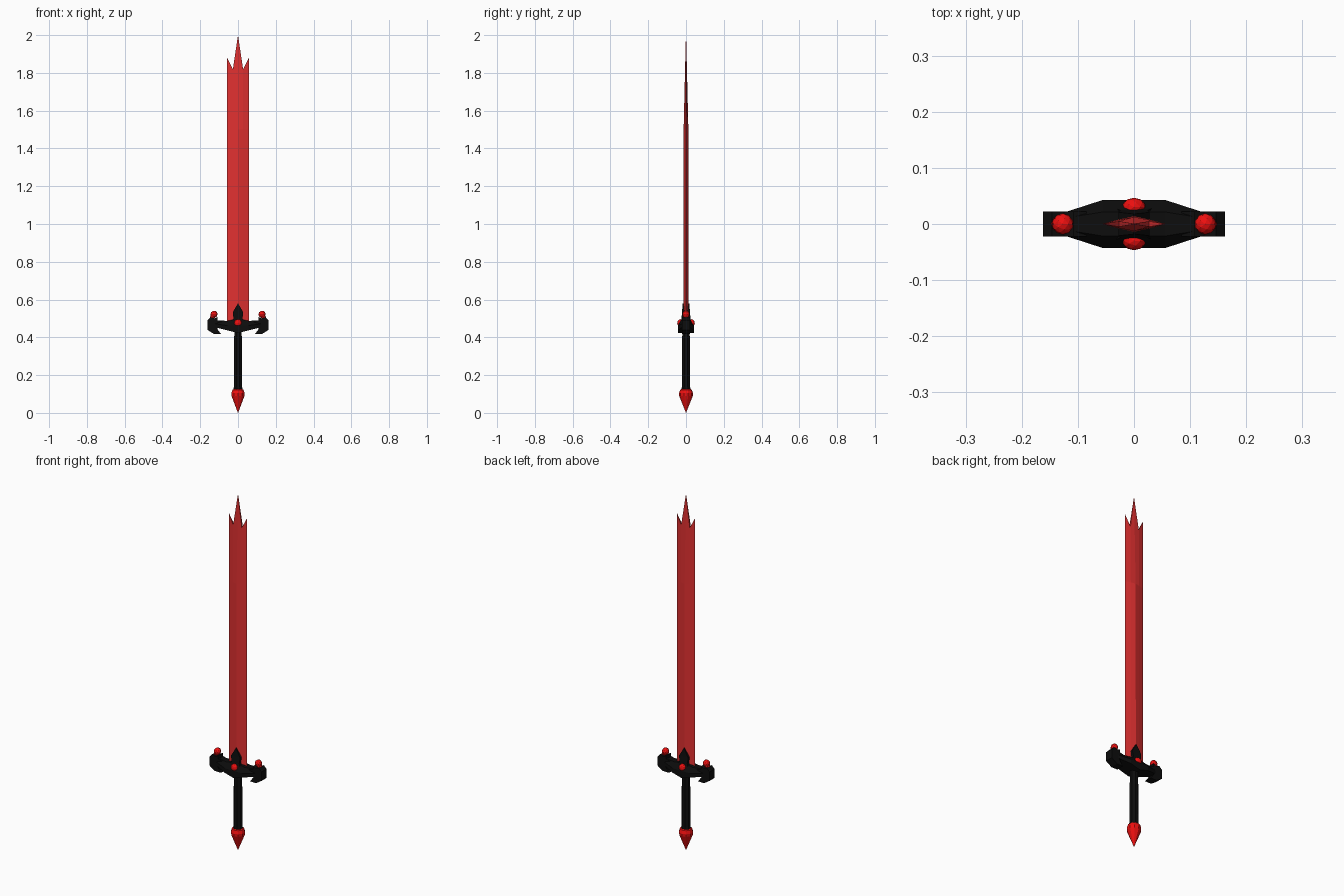
import bpy, bmesh, math
from mathutils import Matrix

if "Cube" in bpy.data.objects:
    bpy.data.objects.remove(bpy.data.objects["Cube"])


def material(name, color):
    m = bpy.data.materials.new(name)
    m.diffuse_color = color
    m.use_nodes = True
    m.node_tree.nodes["Principled BSDF"].inputs["Base Color"].default_value = m.diffuse_color
    return m


BLACK = material("black", (0.004, 0.004, 0.004, 1))
RED = material("red", (0.85, 0.005, 0.005, 1))
GLASS = material("blade_red", (0.75, 0.03, 0.03, 0.6))


def finish(bm, name, mat):
    bmesh.ops.remove_doubles(bm, verts=bm.verts[:], dist=1e-5)
    bmesh.ops.recalc_face_normals(bm, faces=bm.faces[:])
    me = bpy.data.meshes.new(name)
    bm.to_mesh(me)
    bm.free()
    me.materials.append(mat)
    ob = bpy.data.objects.new(name, me)
    bpy.context.collection.objects.link(ob)
    return ob


def loft(name, rings, mat):
    """Skin a list of equal-length vertex rings and cap both ends."""
    bm = bmesh.new()
    rows = [[bm.verts.new(p) for p in r] for r in rings]
    n = len(rows[0])
    for a, b in zip(rows, rows[1:]):
        for i in range(n):
            j = (i + 1) % n
            bm.faces.new((a[i], a[j], b[j], b[i]))
    bm.faces.new(rows[0])
    bm.faces.new(rows[-1])
    return finish(bm, name, mat)


def lathe(name, profile, sides, mat):
    step = 2 * math.pi / sides
    rings = [[(r * math.cos((i + .5) * step), r * math.sin((i + .5) * step), z)
              for i in range(sides)] for r, z in profile]
    return loft(name, rings, mat)


def gem(name, loc, r, squash=1.0):
    bm = bmesh.new()
    bmesh.ops.create_icosphere(bm, subdivisions=2, radius=r,
                               matrix=Matrix.Translation(loc) @ Matrix.Diagonal((1, squash, 1, 1)))
    return finish(bm, name, RED)


# Blade: diamond section, three-pointed tip
cols = [(-.057, 0, 1.88, 0), (-.027, .008, 1.82, .005), (0, .014, 2.0, .0005),
        (.027, .008, 1.82, .005), (.057, 0, 1.88, 0)]
outline = [(c, -1) for c in cols] + [(c, 1) for c in cols[-2:0:-1]]
bm = bmesh.new()
rows = [[bm.verts.new((c[0], s * c[1] * k, z)) for c, s in outline]
        for z, k in ((.46, 1), (1.5, .9))]
rows.append([bm.verts.new((c[0], s * c[3], c[2])) for c, s in outline])
for a, b in zip(rows, rows[1:]):
    for i in range(8):
        j = (i + 1) % 8
        bm.faces.new((a[i], a[j], b[j], b[i]))
bm.faces.new(rows[0])
t = rows[2]
for f in ((0, 1, 7), (1, 2, 6, 7), (2, 3, 5, 6), (3, 4, 5)):
    bm.faces.new([t[i] for i in f])
finish(bm, "blade", GLASS)

# Pommel spike and grip
lathe("pommel", [(.0005, 0), (.036, .09), (.037, .105), (.031, .122), (.018, .13)], 10, RED)
lathe("grip", [(.026, .115), (.024, .14), (.023, .30), (.021, .44)], 8, BLACK)

# Crossguard bar, wide in the middle
bar = [(-.12, .022, .453, .49), (-.055, .043, .437, .487), (0, .043, .422, .50),
       (.055, .043, .437, .487), (.12, .022, .453, .49)]
loft("crossguard", [[(x, -w, lo), (x, w, lo), (x, w, (lo + hi) / 2), (x, w * .5, hi),
                     (x, -w * .5, hi), (x, -w, (lo + hi) / 2)]
                    for x, w, lo, hi in bar], BLACK)

# Spike rising over the foot of the blade
loft("guard_spike", [[(-x, -y, z), (x, -y, z), (x, y, z), (-x, y, z)] for x, y, z in
                     ((.045, .034, .45), (.024, .024, .50), (.028, .021, .532), (.0005, .018, .58))],
     BLACK)

# Barbed guard ends with a gem on a tapering stem
barb = [(.085, .452), (.112, .447), (.09, .418), (.128, .418), (.162, .44), (.162, .49),
        (.146, .507), (.125, .50), (.108, .508), (.108, .49), (.085, .485)]
for side, s in (("left", -1), ("right", 1)):
    loft("guard_end_" + side, [[(s * x, y, z) for x, z in barb] for y in (-.022, .022)], BLACK)
    gem("end_gem_" + side, (s * .127, 0, .522), .019)
    loft("gem_stem_" + side,
         [[(s * x + r * math.cos(i * math.pi / 4), r * math.sin(i * math.pi / 4), z)
           for i in range(8)] for x, r, z in ((.146, .006, .48), (.129, .017, .516))], RED)

# Centre gems on both faces
for side, s in (("front", -1), ("back", 1)):
    gem("centre_gem_" + side, (0, s * .03, .475), .021, .8)
